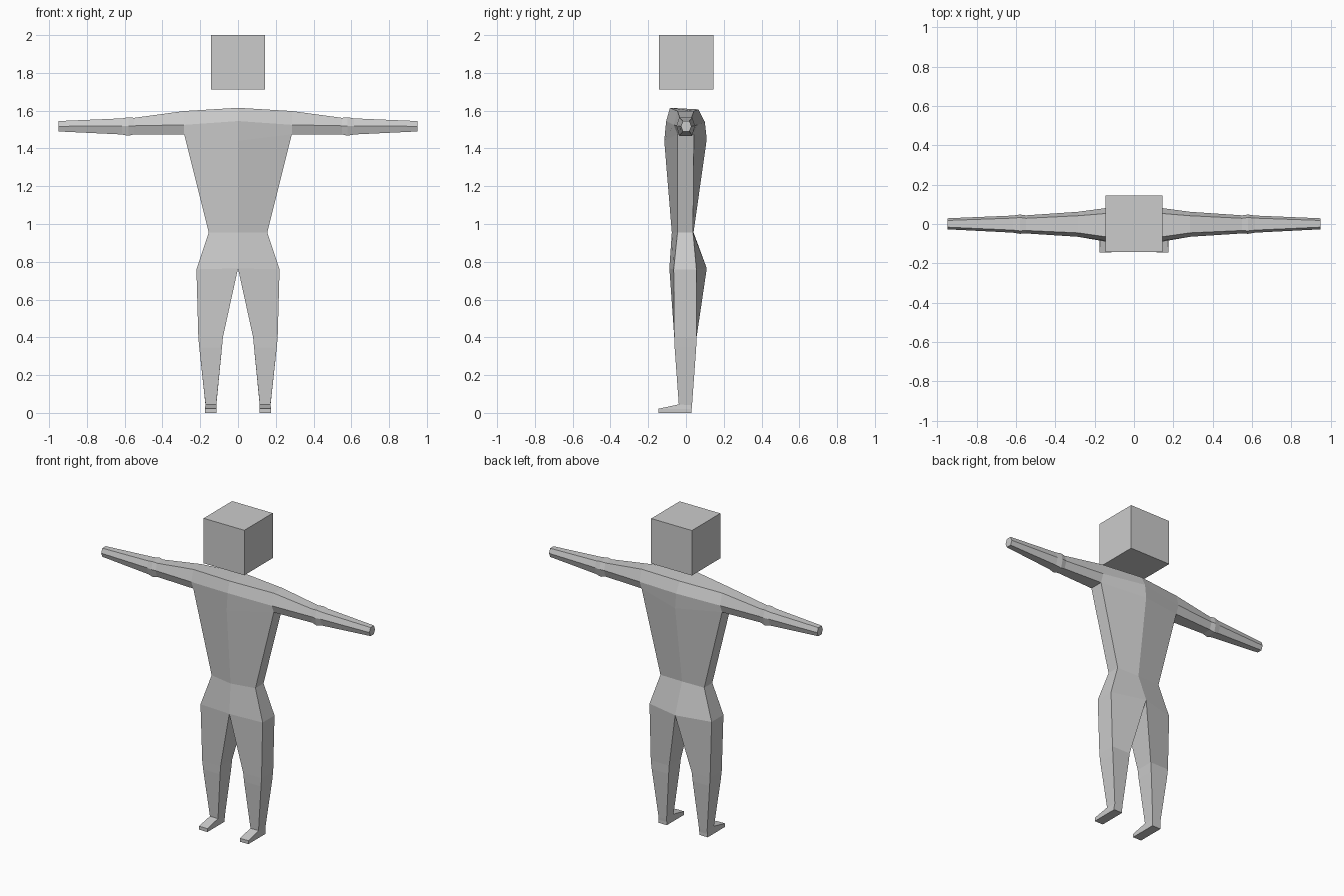
import bpy, bmesh

cube = bpy.data.objects.get("Cube")
if cube:
    bpy.data.objects.remove(cube, do_unlink=True)

grey = bpy.data.materials.new("light grey")
grey.use_nodes = True
COLOUR = (0.6, 0.6, 0.6, 1)
grey.diffuse_color = COLOUR
grey.node_tree.nodes["Principled BSDF"].inputs["Base Color"].default_value = COLOUR


def finish(name, bm):
    bmesh.ops.recalc_face_normals(bm, faces=bm.faces)
    mesh = bpy.data.meshes.new(name)
    bm.to_mesh(mesh)
    bm.free()
    mesh.materials.append(grey)
    obj = bpy.data.objects.new(name, mesh)
    bpy.context.collection.objects.link(obj)
    return obj


def ring(bm, points):
    return [bm.verts.new(p) for p in points]


def bridge(bm, a, b, closed=True):
    n = len(a)
    for i in range(n if closed else n - 1):
        j = (i + 1) % n
        bm.faces.new((a[i], a[j], b[j], b[i]))


def arm_ring(bm, x, low, mid, top, front, back, inset):
    """Six-sided section, from the lower front over the top to the lower back."""
    return ring(bm, [(x, front + inset, low), (x, front, mid), (x, front + inset, top),
                     (x, back - inset, top), (x, back, mid), (x, back - inset, low)])


def leg_ring(bm, inner, outer, front, back, z_front, z_back):
    return ring(bm, [(inner, front, z_front), (outer, front, z_front),
                     (outer, back, z_back), (inner, back, z_back)])


bm = bmesh.new()

# Chest centre line and shoulder
centre = ring(bm, [(0, -0.115, 1.44), (0, -0.105, 1.545), (0, -0.085, 1.615),
                   (0, 0.065, 1.607), (0, 0.1, 1.54), (0, 0.11, 1.45)])
shoulder = arm_ring(bm, 0.285, 1.475, 1.525, 1.598, -0.065, 0.062, 0.02)
bridge(bm, centre, shoulder, closed=False)

# Arm with a raised elbow band
last = shoulder
for section in [(0.55, 1.475, 1.52, 1.562, -0.048, 0.044, 0.015),
                (0.58, 1.467, 1.52, 1.565, -0.05, 0.048, 0.015),
                (0.615, 1.474, 1.52, 1.559, -0.044, 0.043, 0.013),
                (0.95, 1.49, 1.517, 1.545, -0.027, 0.029, 0.011)]:
    new = arm_ring(bm, *section)
    bridge(bm, last, new)
    last = new
bm.faces.new(last)

# Torso down to the hips
chest = [centre[0], shoulder[0], shoulder[5], centre[5]]
waist = ring(bm, [(0, -0.075, 0.955), (0.155, -0.045, 0.955),
                  (0.155, 0.037, 0.955), (0, 0.04, 0.955)])
hips = ring(bm, [(0, -0.088, 0.765), (0.22, -0.065, 0.76),
                 (0.22, 0.055, 0.76), (0, 0.11, 0.765)])
bridge(bm, chest, waist, closed=False)
bridge(bm, waist, hips, closed=False)

# Leg, ankle and pointed foot
last = hips
for section in [(0.08, 0.21, -0.062, 0.056, 0.40, 0.40),
                (0.085, 0.205, -0.06, 0.054, 0.345, 0.345),
                (0.115, 0.172, -0.038, 0.032, 0.045, 0.04),
                (0.115, 0.175, -0.145, 0.03, 0.022, 0.02),
                (0.115, 0.175, -0.145, 0.03, 0, 0)]:
    new = leg_ring(bm, *section)
    bridge(bm, last, new)
    last = new
bm.faces.new(last)

body = finish("body", bm)
mirror = body.modifiers.new("mirror", "MIRROR")
mirror.use_clip = True

# Floating cube head
bm = bmesh.new()
bmesh.ops.create_cube(bm, size=0.288)
bmesh.ops.translate(bm, verts=bm.verts, vec=(0, 0.002, 1.856))
finish("head", bm)
